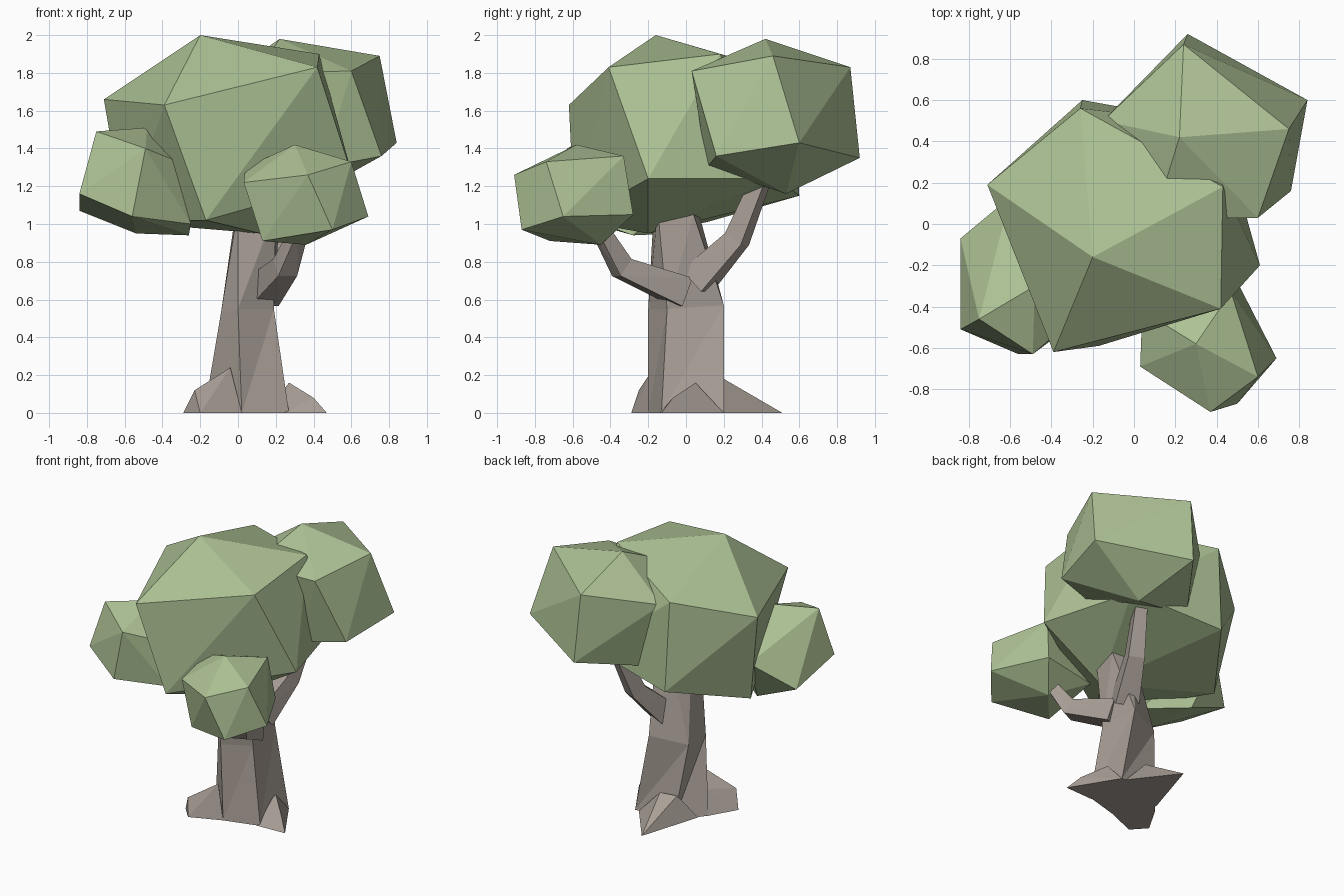
import bpy, bmesh
from mathutils import Vector

if "Cube" in bpy.data.objects:
    bpy.data.objects.remove(bpy.data.objects["Cube"])


def material(name, color):
    m = bpy.data.materials.new(name)
    m.diffuse_color = (*color, 1)
    m.use_nodes = True
    m.node_tree.nodes["Principled BSDF"].inputs["Base Color"].default_value = m.diffuse_color
    return m


LEAF = material("leaf_green", (0.42, 0.54, 0.30))
BARK = material("bark_brown", (0.40, 0.35, 0.31))


def finish(name, bm, mat):
    bmesh.ops.recalc_face_normals(bm, faces=bm.faces)
    me = bpy.data.meshes.new(name)
    bm.to_mesh(me)
    bm.free()
    me.materials.append(mat)
    ob = bpy.data.objects.new(name, me)
    bpy.context.collection.objects.link(ob)
    return ob


def add_hull(bm, pts):
    verts = [bm.verts.new(p) for p in pts]
    res = bmesh.ops.convex_hull(bm, input=verts)
    loose = {g for k in ("geom_interior", "geom_unused") for g in res[k]
             if isinstance(g, bmesh.types.BMVert)}
    bmesh.ops.delete(bm, geom=list(loose), context='VERTS')


def hull(name, pts, mat):
    bm = bmesh.new()
    add_hull(bm, pts)
    return finish(name, bm, mat)


def branch(name, path):
    """Four-sided limb: path entries are x, y, z, radius."""
    rings = []
    for i, (x, y, z, r) in enumerate(path):
        a = Vector(path[max(i - 1, 0)][:3])
        b = Vector(path[min(i + 1, len(path) - 1)][:3])
        d = (b - a).normalized()
        u = d.cross(Vector((0, 0, 1))).normalized()
        v = d.cross(u)
        c = Vector((x, y, z))
        rings.append([c + (u * s + v * t) * r for s, t in ((1, 1), (-1, 1), (-1, -1), (1, -1))])
    bm = bmesh.new()
    for lower, upper in zip(rings, rings[1:]):
        add_hull(bm, lower + upper)
    return finish(name, bm, BARK)


# Leaf clumps: irregular twelve-cornered lumps (top, upper ring, lower ring, bottom)
hull("main_crown", [
    (-.20, -.16, 2.0),
    (-.71, .19, 1.66), (-.39, -.62, 1.63), (.42, -.41, 1.83), (.43, .18, 1.90), (-.26, .56, 1.79),
    (-.17, -.59, 1.02), (.61, -.20, 1.24), (.42, .48, 1.24), (-.25, .60, 1.15), (-.60, .11, 1.01),
    (.12, -.20, .95)], LEAF)

hull("back_crown", [
    (.22, .42, 1.98),
    (.75, .46, 1.89), (.24, .87, 1.83), (-.15, .50, 1.72), (.10, .03, 1.80), (.60, .03, 1.81),
    (.84, .60, 1.43), (.26, .92, 1.35), (-.05, .48, 1.24), (.45, .11, 1.30), (.76, .16, 1.36),
    (.40, .53, 1.16)], LEAF)

hull("front_crown", [
    (.30, -.58, 1.42),
    (.37, -.91, 1.26), (.60, -.74, 1.33), (.47, -.33, 1.36), (.04, -.42, 1.30), (.03, -.69, 1.22),
    (.69, -.65, 1.04), (.50, -.87, .97), (.13, -.72, .91), (.10, -.33, 1.02), (.50, -.28, 1.05),
    (.36, -.45, .89)], LEAF)

hull("left_crown", [
    (-.48, -.30, 1.51),
    (-.75, -.46, 1.49), (-.49, -.63, 1.40), (-.34, -.50, 1.34), (-.60, .13, 1.27),
    (-.84, -.51, 1.16), (-.56, -.63, 1.04), (-.25, -.45, 1.0), (-.84, -.07, 1.07),
    (-.26, -.28, .94), (-.54, -.05, .95)], LEAF)

# Trunk: five-sided rings, bottom to top
trunk_rings = [
    [(.02, -.20, 0), (.27, -.13, 0), (.27, .20, 0), (-.03, .18, 0), (-.18, 0, 0)],
    [(0, -.20, .55), (.19, -.10, .55), (.16, .20, .57), (-.09, .10, .53), (-.09, -.10, .53)],
    [(0, -.17, 1.08), (.20, -.15, 1.08), (.22, .04, 1.05), (.06, .07, 1.05), (-.01, -.05, 1.08)],
]
bm = bmesh.new()
loops = [[bm.verts.new(p) for p in ring] for ring in trunk_rings]
for a, b in zip(loops, loops[1:]):
    for i in range(5):
        j = (i + 1) % 5
        bm.faces.new((a[i], a[j], b[j]))
        bm.faces.new((a[i], b[j], b[i]))
bm.faces.new(loops[0][::-1])
bm.faces.new(loops[-1])
finish("trunk", bm, BARK)

# Limbs reaching into the front and back clumps
branch("front_branch", [(.13, -.02, .64, .08), (.25, -.34, .77, .055), (.33, -.46, .98, .035)])
branch("back_branch", [(.13, .06, .70, .08), (.22, .27, .92, .055), (.28, .40, 1.24, .04)])

# Flared roots
hull("left_root", [(-.29, -.19, 0), (-.20, -.29, 0), (-.23, -.25, .12), (-.04, -.17, .24),
                   (.02, -.20, 0), (-.18, 0, 0), (-.12, -.05, .16)], BARK)
hull("right_root", [(.47, -.13, 0), (.40, -.07, .08), (.27, .05, .16),
                    (.25, -.14, 0), (.27, .20, 0), (.15, 0, 0)], BARK)
hull("back_root", [(.0, .51, 0), (.07, .20, .18), (.24, .20, 0), (-.14, .06, 0),
                   (-.04, .16, .17), (.05, .05, 0)], BARK)
